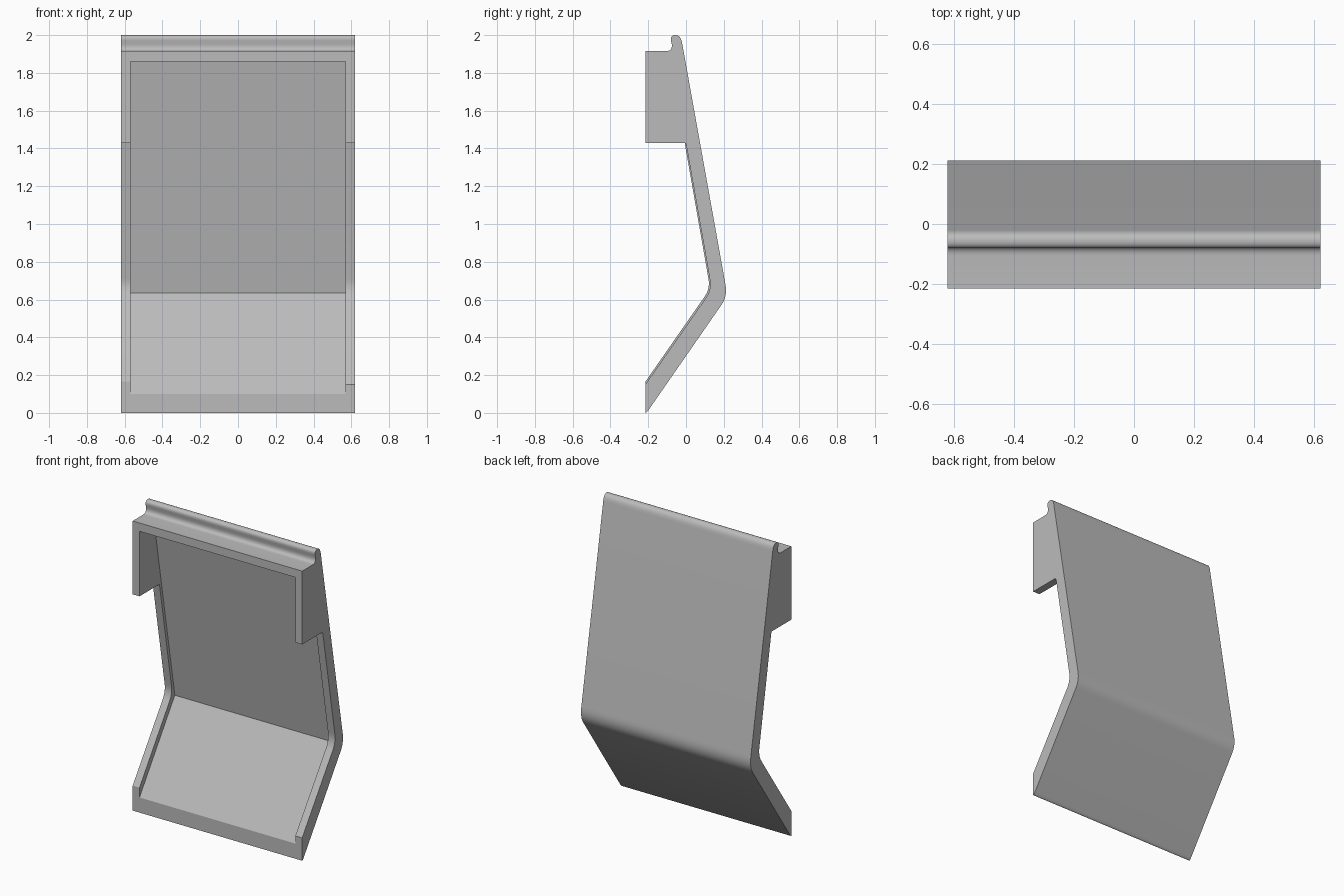
import bpy
import bmesh
from math import radians
from mathutils import Vector

cube = bpy.data.objects.get("Cube")
if cube:
    bpy.data.objects.remove(cube, do_unlink=True)

HALF_WIDTH = 0.62
INNER_HALF = 0.57

grey = bpy.data.materials.new("light grey")
grey.use_nodes = True
colour = (0.5, 0.5, 0.5, 1)
grey.diffuse_color = colour
grey.node_tree.nodes["Principled BSDF"].inputs["Base Color"].default_value = colour


def rounded(corner, start, end, steps=6):
    """Points of a smooth curve that rounds a corner of a profile."""
    a, c, b = Vector(start), Vector(corner), Vector(end)
    ts = [i / steps for i in range(steps + 1)]
    return [tuple(a * (1 - t) ** 2 + c * 2 * t * (1 - t) + b * t * t) for t in ts]


def extrude_profile(name, profile, x0, x1):
    """Solid made from a (y, z) profile swept along x."""
    bm = bmesh.new()
    face = bm.faces.new([bm.verts.new((x0, y, z)) for y, z in profile])
    swept = bmesh.ops.extrude_face_region(bm, geom=[face])
    moved = [v for v in swept["geom"] if isinstance(v, bmesh.types.BMVert)]
    bmesh.ops.translate(bm, verts=moved, vec=(x1 - x0, 0, 0))
    bmesh.ops.recalc_face_normals(bm, faces=bm.faces)
    mesh = bpy.data.meshes.new(name)
    bm.to_mesh(mesh)
    bm.free()
    mesh.materials.append(grey)
    obj = bpy.data.objects.new(name, mesh)
    bpy.context.collection.objects.link(obj)
    return obj


def front_edge(drop):
    """Front edge of a side wall, from the lower lip up to the upper block."""
    return ([(-0.215, 0.165 - drop)]
            + rounded((0.13 + drop / 2, 0.66 - drop / 2),
                      (0.098 + drop / 2, 0.615 - drop / 2),
                      (0.118 + drop / 2, 0.715))
            + [(-0.007 + drop / 2, 1.43 - drop / 3)])


# Bent shell: upper block, rolled top bead, sloped back, rounded knee, lower tip
outline = (
    [(-0.215, 1.43), (-0.215, 1.915)]
    + rounded((-0.072, 1.915), (-0.105, 1.915), (-0.075, 1.95))
    + rounded((-0.085, 2.0), (-0.08, 1.97), (-0.055, 2.0))
    + rounded((-0.027, 2.0), (-0.055, 2.0), (-0.02, 1.955))[1:]
    + rounded((0.222, 0.622), (0.207, 0.69), (0.19, 0.575))
    + rounded((-0.208, 0.0), (-0.195, 0.02), (-0.215, 0.0), 4)
    + front_edge(0)
)
shell = extrude_profile("bent_shell", outline, -HALF_WIDTH, HALF_WIDTH)

# Recess between the side walls, below the top rail and above the bottom lip
recess = [(-0.4, 1.86), (-0.062, 1.86), (0.154, 0.635), (-0.215, 0.10), (-0.4, 0.10)]
pocket = extrude_profile("recess_cutter", recess, -INNER_HALF, INNER_HALF)

# The left wall stands slightly lower than the right one
edge = front_edge(0.014)
trim_profile = [(-0.4, edge[0][1])] + edge + [(-0.4, edge[-1][1])]
trim = extrude_profile("left_wall_trim_cutter", trim_profile, 0, HALF_WIDTH + 0.1)

bpy.context.view_layer.objects.active = shell
for cutter in (pocket, trim):
    cutter.hide_render = True
    cut = shell.modifiers.new(cutter.name, "BOOLEAN")
    cut.operation = "DIFFERENCE"
    cut.solver = "EXACT"
    cut.object = cutter
    bpy.ops.object.modifier_apply(modifier=cut.name)
    bpy.data.objects.remove(cutter, do_unlink=True)

bpy.ops.object.select_all(action="DESELECT")
shell.select_set(True)
bpy.ops.object.shade_smooth_by_angle(angle=radians(30))
